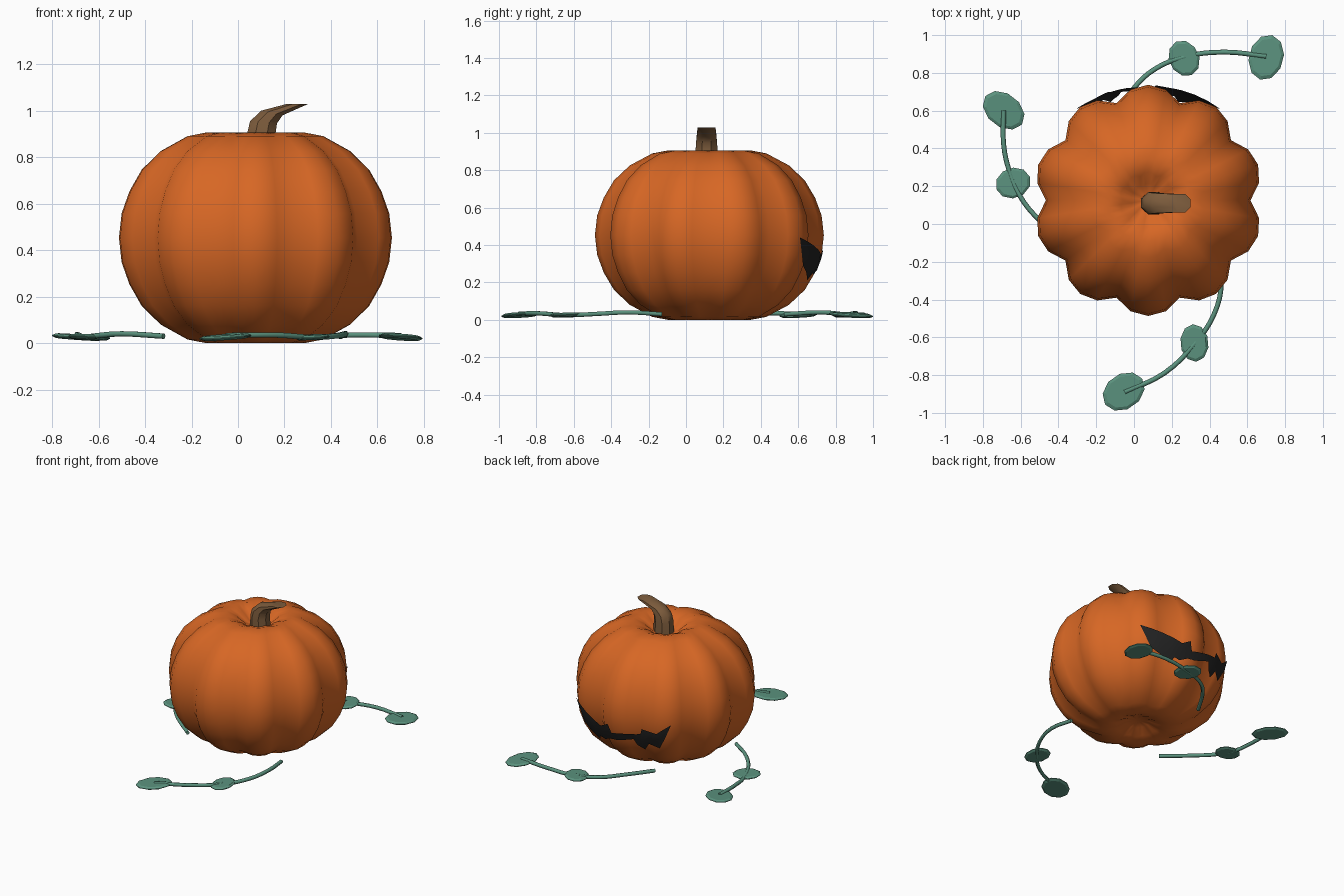
import bpy
import bmesh
from math import sin, cos, pi, radians
from mathutils import Matrix, Vector

if "Cube" in bpy.data.objects:
    bpy.data.objects.remove(bpy.data.objects["Cube"])

CX, CY, CZ = 0.075, 0.125, 0.453
LOBES, SEGMENTS = 10, 40


def material(name, rgb):
    mat = bpy.data.materials.new(name)
    mat.use_nodes = True
    mat.diffuse_color = (*rgb, 1)
    mat.node_tree.nodes["Principled BSDF"].inputs["Base Color"].default_value = (*rgb, 1)
    return mat


ORANGE = material("pumpkin orange", (0.68, 0.135, 0.018))
BROWN = material("stem brown", (0.21, 0.11, 0.047))
GREEN = material("vine green", (0.105, 0.29, 0.21))
BLACK = material("carving black", (0.016, 0.016, 0.016))


def finish(bm, name, mat, smooth=True):
    bmesh.ops.recalc_face_normals(bm, faces=bm.faces)
    mesh = bpy.data.meshes.new(name)
    bm.to_mesh(mesh)
    bm.free()
    mesh.materials.append(mat)
    for poly in mesh.polygons:
        poly.use_smooth = smooth
    obj = bpy.data.objects.new(name, mesh)
    bpy.context.collection.objects.link(obj)
    return obj


def loft(bm, rings):
    """Bridge equal rings of points and close both ends."""
    loops = [[bm.verts.new(p) for p in ring] for ring in rings]
    n = len(loops[0])
    for a, b in zip(loops, loops[1:]):
        for i in range(n):
            j = (i + 1) % n
            bm.faces.new((a[i], a[j], b[j], b[i]))
    bm.faces.new(loops[0])
    bm.faces.new(loops[-1])


def lerp_table(table, x):
    """Piecewise linear lookup in (x, y) pairs."""
    for (x0, y0), (x1, y1) in zip(table, table[1:]):
        if x0 <= x <= x1:
            return y0 + (y1 - y0) * (x - x0) / (x1 - x0)
    return table[0][1] if x < table[0][0] else table[-1][1]


# Pumpkin body: ribbed lathe with dented poles
side = [(0.612, 0.0), (0.6, 0.105), (0.565, 0.2), (0.51, 0.293),
        (0.425, 0.373), (0.305, 0.437), (0.22, 0.453)]
top_dent = [(0.15, 0.43), (0.09, 0.385), (0.02, 0.36)]
base_dent = [(0.15, 0.44), (0.08, 0.41), (0.02, 0.4)]
lower = [(r, CZ - h) for r, h in side[1:] + base_dent]
profile = lower[::-1] + [(r, CZ + h) for r, h in side + top_dent]


def rib(i):
    """Radius factor: full on each lobe, pinched in the grooves."""
    per = SEGMENTS // LOBES
    u = abs((i + per / 2) % per - per / 2) / (per / 2)
    return 1 - 0.115 * u * u


bm = bmesh.new()
rings = []
for r, z in profile:
    ring = []
    for i in range(SEGMENTS):
        a = pi / 2 + 2 * pi * i / SEGMENTS
        ring.append((CX + r * rib(i) * cos(a), CY + r * rib(i) * sin(a), z))
    rings.append(ring)
loft(bm, rings)
finish(bm, "pumpkin_body", ORANGE)

# Stem: oval sections between its inner and outer edge, bending to the left
stem_edges = [((0.035, 0.79), (0.175, 0.79), 0.06), ((0.04, 0.905), (0.162, 0.905), 0.059),
              ((0.052, 0.955), (0.168, 0.946), 0.056), ((0.1, 1.0), (0.192, 0.98), 0.052),
              ((0.206, 1.028), (0.3, 1.028), 0.048)]
bm = bmesh.new()
rings = []
for (xa, za), (xb, zb), width in stem_edges:
    ring = []
    for k in range(8):
        a = 2 * pi * (k + 0.5) / 8
        t = 0.5 + 0.54 * cos(a)
        ring.append((xa + (xb - xa) * t, 0.11 + width * 1.08 * sin(a), za + (zb - za) * t))
    rings.append(ring)
loft(bm, rings)
stem = finish(bm, "stem", BROWN)
bpy.context.view_layer.objects.active = stem
stem.select_set(True)
bpy.ops.object.shade_smooth_by_angle(angle=radians(40))
stem.select_set(False)

# Carved grin on the back: jagged strip given as angle and height
upper_lip = [(-38, 0.44), (-29, 0.37), (-20, 0.4), (-19, 0.36), (-10, 0.345), (2, 0.32),
             (4, 0.385), (10, 0.35), (17, 0.375), (38, 0.44)]
lower_lip = [(-38, 0.435), (-35, 0.35), (-31, 0.25), (-24, 0.285), (-21, 0.23), (-16, 0.265),
             (-14, 0.31), (-2, 0.27), (4, 0.265), (10, 0.24), (14, 0.25), (17, 0.21),
             (24, 0.25), (31, 0.29), (38, 0.435)]
radius_at = [(z, r) for r, z in profile if r > 0.2]
bm = bmesh.new()
columns = []
for ang in sorted({a for a, z in upper_lip + lower_lip}):
    z0, z1 = lerp_table(lower_lip, ang), lerp_table(upper_lip, ang)
    column = []
    for k in range(5):
        z = z0 + (z1 - z0) * k / 4
        r = lerp_table(radius_at, z) + 0.006
        column.append(bm.verts.new((CX + r * sin(radians(ang)), CY + r * cos(radians(ang)), z)))
    columns.append(column)
for a, b in zip(columns, columns[1:]):
    for k in range(4):
        bm.faces.new((b[k], a[k], a[k + 1], b[k + 1]))
finish(bm, "carved_mouth", BLACK)

# Vines: thin tubes lying on the ground
vines = {
    "back_vine": [(-0.12, 0.53), (0.0, 0.72), (0.11, 0.82), (0.27, 0.885), (0.48, 0.91), (0.7, 0.887)],
    "front_vine": [(0.44, -0.13), (0.463, -0.31), (0.425, -0.475), (0.32, -0.635), (0.16, -0.79), (-0.05, -0.89)],
    "right_vine": [(-0.32, -0.12), (-0.5, 0.02), (-0.605, 0.15), (-0.66, 0.28), (-0.69, 0.42), (-0.69, 0.6)],
}
heights = (0.03, 0.04, 0.032, 0.025, 0.035, 0.033)
for name, path in vines.items():
    curve = bpy.data.curves.new(name, "CURVE")
    curve.dimensions = "3D"
    curve.bevel_depth = 0.013
    curve.bevel_resolution = 1
    curve.resolution_u = 4
    curve.use_fill_caps = True
    spline = curve.splines.new("BEZIER")
    spline.bezier_points.add(len(path) - 1)
    for point, (x, y), z in zip(spline.bezier_points, path, heights):
        point.co = (x, y, z)
        point.handle_left_type = point.handle_right_type = "AUTO"
    curve.materials.append(GREEN)
    obj = bpy.data.objects.new(name, curve)
    bpy.context.collection.objects.link(obj)

# Leaves: bevelled oval pads, each slightly tilted
leaves = [
    ("back_tip_leaf", 0.7, 0.882, 0.122, 0.092, 75, (-0.06, -0.05)),
    ("back_small_leaf", 0.265, 0.877, 0.098, 0.08, 115, (0.04, 0.03)),
    ("front_tip_leaf", -0.055, -0.887, 0.12, 0.093, 35, (0.06, 0.04)),
    ("front_small_leaf", 0.32, -0.63, 0.1, 0.075, 95, (0.05, 0.03)),
    ("right_tip_leaf", -0.69, 0.602, 0.123, 0.088, -38, (-0.06, 0.03)),
    ("right_small_leaf", -0.64, 0.217, 0.095, 0.08, 20, (-0.04, -0.04)),
]
for name, x, y, long, short, turn, (sx, sy) in leaves:
    spin = Matrix.Rotation(radians(turn), 3, "Z")
    bm = bmesh.new()
    rings = []
    for scale, h in ((0.84, -0.01), (1, -0.002), (1, 0.002), (0.84, 0.01)):
        ring = []
        for k in range(10):
            a = 2 * pi * k / 10
            p = spin @ Vector((long * scale * cos(a), short * scale * sin(a), h))
            ring.append((x + p.x, y + p.y, 0.026 + p.z + sx * p.x + sy * p.y))
        rings.append(ring)
    loft(bm, rings)
    finish(bm, name, GREEN, smooth=False)
